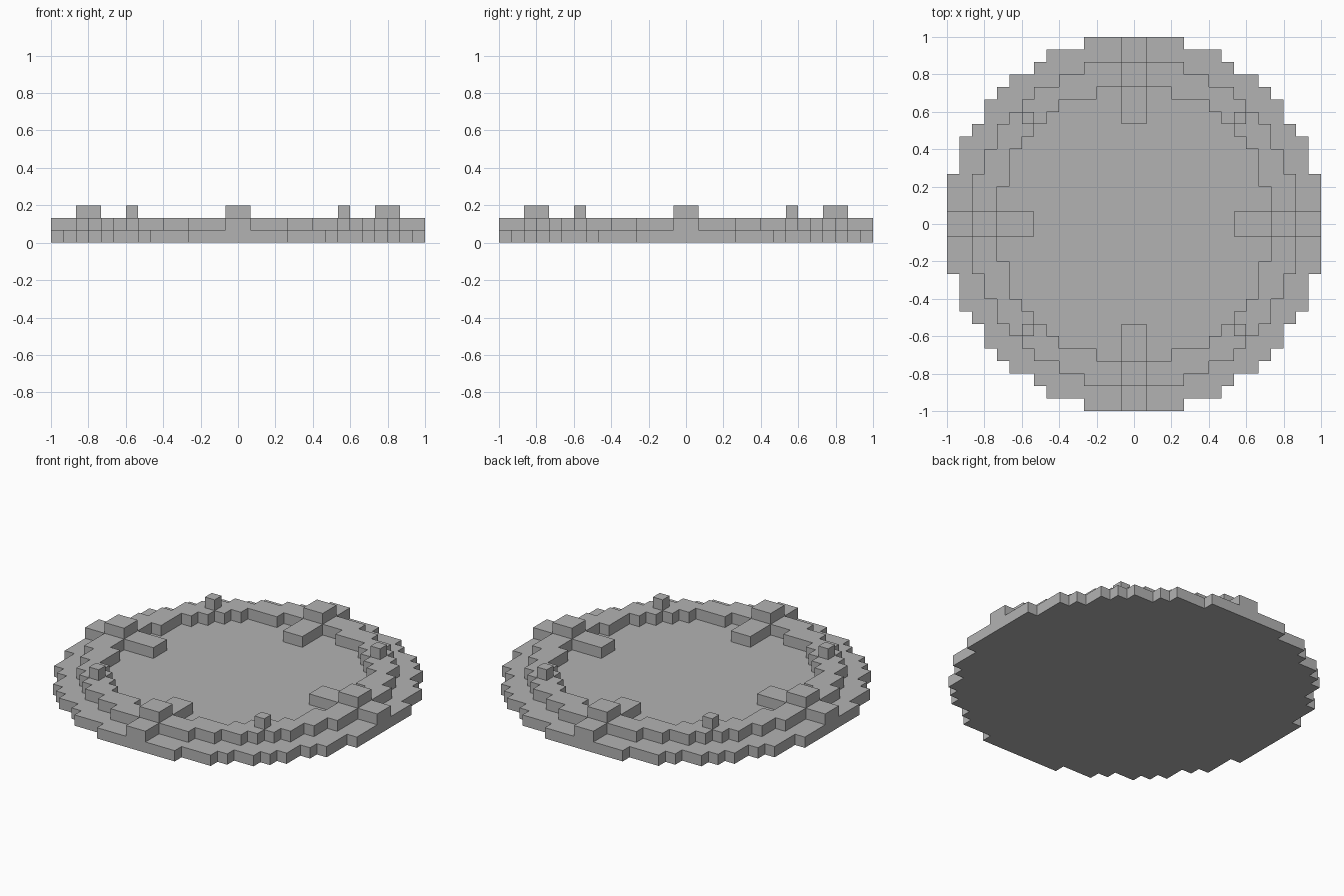
import bpy
import bmesh
from mathutils import Vector

cube = bpy.data.objects.get("Cube")
if cube:
    bpy.data.objects.remove(cube, do_unlink=True)

HALF = 15            # blocks from the centre to the rim
U = 1 / HALF         # size of one block

stone = bpy.data.materials.new("grey stone")
stone.use_nodes = True
GREY = (0.45, 0.45, 0.45, 1)
stone.diffuse_color = GREY
stone.node_tree.nodes["Principled BSDF"].inputs["Base Color"].default_value = GREY


def stepped_disc(corners):
    """Block cells inside a stepped circle given by its corners in one quadrant."""
    span = range(-HALF, HALF)
    return {(i, j) for i in span for j in span
            if any(abs(i + .5) < x and abs(j + .5) < y for x, y in corners)}


def box_cells(x0, x1, y0, y1):
    return {(i, j) for i in range(x0, x1) for j in range(y0, y1)}


def slab(name, cells, z0, z1):
    """Merge the cells into a flat outline and raise it from layer z0 to z1."""
    bm = bmesh.new()
    verts = {}

    def corner(i, j):
        if (i, j) not in verts:
            verts[i, j] = bm.verts.new((i * U, j * U, z0 * U))
        return verts[i, j]

    for i, j in sorted(cells):
        bm.faces.new([corner(i, j), corner(i + 1, j),
                      corner(i + 1, j + 1), corner(i, j + 1)])
    bmesh.ops.dissolve_limit(bm, angle_limit=0.01, verts=bm.verts[:], edges=bm.edges[:])
    bottom = bm.faces[:]
    raised = bmesh.ops.extrude_face_region(bm, geom=bottom, use_keep_orig=True)
    top = [v for v in raised["geom"] if isinstance(v, bmesh.types.BMVert)]
    bmesh.ops.translate(bm, verts=top, vec=Vector((0, 0, (z1 - z0) * U)))
    bmesh.ops.recalc_face_normals(bm, faces=bm.faces[:])
    mesh = bpy.data.meshes.new(name)
    bm.to_mesh(mesh)
    bm.free()
    mesh.materials.append(stone)
    obj = bpy.data.objects.new(name, mesh)
    bpy.context.collection.objects.link(obj)


# Stepped outlines
disc = stepped_disc([(4, 15), (7, 14), (8, 13), (10, 12), (11, 11),
                     (12, 10), (13, 8), (14, 7), (15, 4)])
ring_outer = stepped_disc([(4, 13), (6, 12), (8, 11), (9, 10),
                           (10, 9), (11, 8), (12, 6), (13, 4)])
ring_inner = stepped_disc([(3, 11), (6, 10), (7, 9), (8, 8),
                           (9, 7), (10, 6), (11, 3)])

# Base plate
slab("base_disc", disc, 0, 1)

# Four spokes across the rim, each with a raised block
spokes = set()
for name, turn in {"back": lambda a, b: (a, b), "front": lambda a, b: (a, -1 - b),
                   "left": lambda a, b: (b, a), "right": lambda a, b: (-1 - b, a)}.items():
    spoke = {turn(*c) for c in box_cells(-1, 1, 8, 15)}
    block = {turn(*c) for c in box_cells(-1, 1, 11, 13)}
    slab(name + "_spoke", spoke, 1, 2)
    slab(name + "_block", block, 2, 3)
    spokes |= spoke

# Raised ring between the spokes, with a small post in each quarter
ring = ring_outer - ring_inner - spokes
for side, sx in (("left", 1), ("right", -1)):
    for end, sy in (("back", 1), ("front", -1)):
        quarter = {(i, j) for i, j in ring if (i + .5) * sx > 0 and (j + .5) * sy > 0}
        slab(f"{end}_{side}_ring", quarter, 1, 2)
        slab(f"{end}_{side}_post", {(8 if sx > 0 else -9, 8 if sy > 0 else -9)}, 2, 3)
